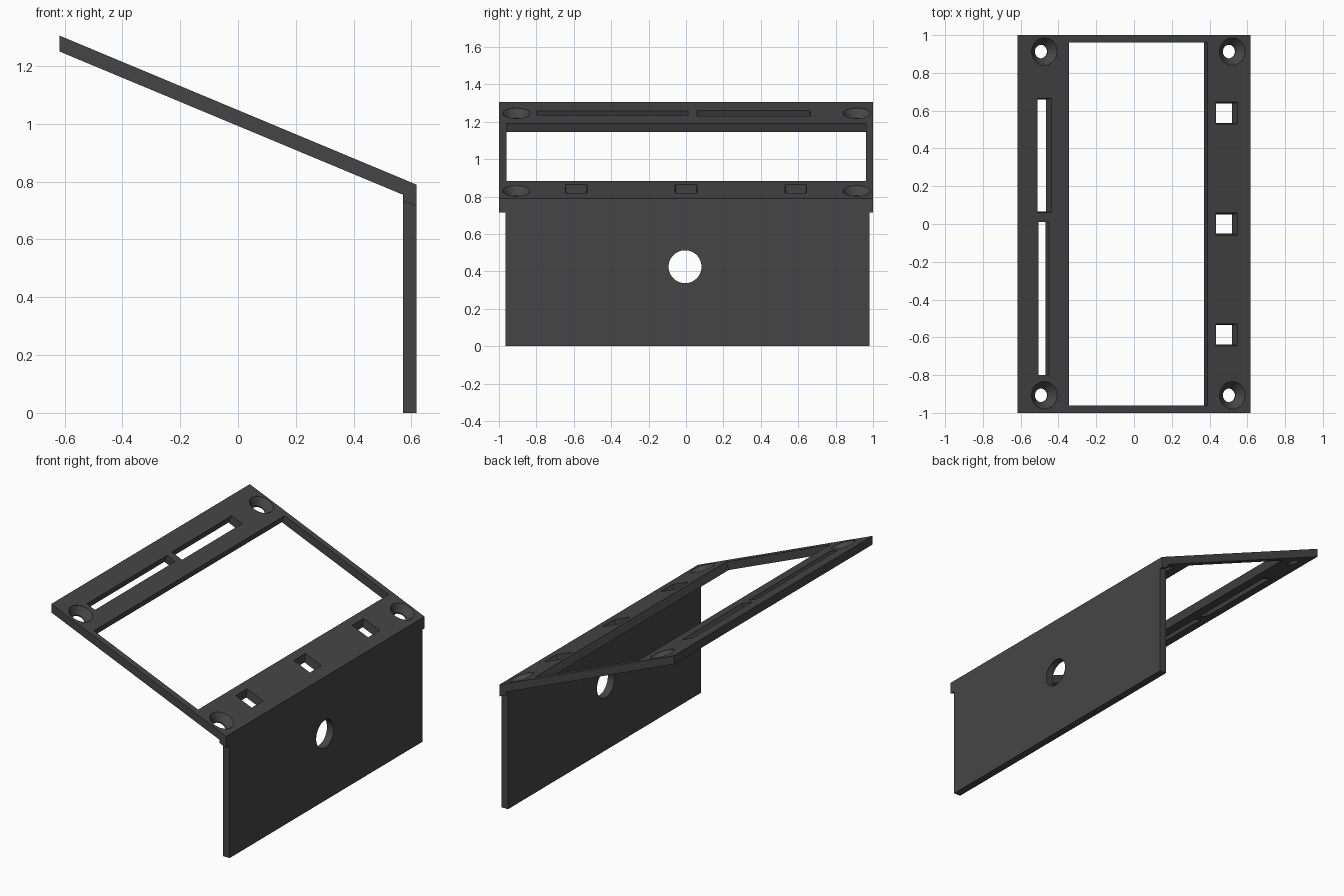
import bpy, bmesh, math
from mathutils import Matrix, Vector

if "Cube" in bpy.data.objects:
    bpy.data.objects.remove(bpy.data.objects["Cube"])

SLOPE = math.atan2(1.305 - 0.79, 1.237)   # tilt of the top frame
THICK = 0.051                             # thickness across the tilted frame

dark = bpy.data.materials.new("dark grey plastic")
dark.diffuse_color = (0.06, 0.06, 0.06, 1)
dark.use_nodes = True
dark.node_tree.nodes["Principled BSDF"].inputs["Base Color"].default_value = dark.diffuse_color


def make_object(name, bm):
    bmesh.ops.recalc_face_normals(bm, faces=bm.faces)
    mesh = bpy.data.meshes.new(name)
    bm.to_mesh(mesh)
    bm.free()
    mesh.materials.append(dark)
    obj = bpy.data.objects.new(name, mesh)
    bpy.context.collection.objects.link(obj)
    return obj


def extrude_profile(name, profile, y0, y1):
    """Closed xz outline extruded along y."""
    bm = bmesh.new()
    face = bm.faces.new([bm.verts.new((x, y0, z)) for x, z in profile])
    ext = bmesh.ops.extrude_face_region(bm, geom=[face])
    verts = [g for g in ext["geom"] if isinstance(g, bmesh.types.BMVert)]
    bmesh.ops.translate(bm, verts=verts, vec=(0, y1 - y0, 0))
    return make_object(name, bm)


def on_frame(x, y):
    """Matrix of a point on the frame's upper face, local z = its normal."""
    z = 0.79 + (0.617 - x) * math.tan(SLOPE)
    return Matrix.Translation((x, y, z)) @ Matrix.Rotation(SLOPE, 4, 'Y')


def loft(rings):
    """Capped solid through a stack of point rings."""
    bm = bmesh.new()
    rows = [[bm.verts.new(p) for p in ring] for ring in rings]
    n = len(rows[0])
    for a, b in zip(rows, rows[1:]):
        for i in range(n):
            j = (i + 1) % n
            bm.faces.new((a[i], a[j], b[j], b[i]))
    bm.faces.new(rows[0])
    bm.faces.new(rows[-1])
    return bm


def rect(x0, x1, y0, y1, z):
    return [(x0, y0, z), (x1, y0, z), (x1, y1, z), (x0, y1, z)]


def circle(r, z, n=48):
    return [(r * math.cos(math.tau * i / n), r * math.sin(math.tau * i / n), z)
            for i in range(n)]


def cut(target, bm, matrix):
    """Subtract a solid from the target and discard the cutter."""
    bm.transform(matrix)
    cutter = make_object("cutter", bm)
    cutter.hide_render = True
    mod = target.modifiers.new("cut", 'BOOLEAN')
    mod.object = cutter
    mod.operation = 'DIFFERENCE'
    mod.solver = 'EXACT'
    bpy.context.view_layer.objects.active = target
    bpy.ops.object.modifier_apply(modifier=mod.name)
    bpy.data.objects.remove(cutter)


def cut_slot(target, x0, x1, y0, y1, taper=(0, 0, 0)):
    """Rectangular opening; taper narrows (left, right, ends) at the lower face."""
    cx, cy = (x0 + x1) / 2, (y0 + y1) / 2
    hx, hy = (x1 - x0) / 2 / math.cos(SLOPE), (y1 - y0) / 2
    l, r, e = taper
    rings = [rect(-hx, hx, -hy, hy, 0.05),
             rect(-hx, hx, -hy, hy, 0),
             rect(-hx + l, hx - r, -hy + e, hy - e, -THICK),
             rect(-hx + l, hx - r, -hy + e, hy - e, -0.08)]
    cut(target, loft(rings), on_frame(cx, cy))


# Tilted top frame with a short lip at its low edge
frame = extrude_profile("top_frame", [
    (-0.617, 1.305), (0.617, 0.79), (0.617, 0.715),
    (0.57, 0.735), (0.57, 0.755), (-0.617, 1.25)], -1, 1)

# Large window, two long slots and three small tapered square holes
cut_slot(frame, -0.345, 0.39, -0.96, 0.962)
cut_slot(frame, -0.51, -0.437, 0.06, 0.665, (0, 0.01, 0.005))
cut_slot(frame, -0.507, -0.45, -0.80, 0.01)
for y in (-0.587, 0, 0.587):
    cut_slot(frame, 0.435, 0.548, y - 0.058, y + 0.058, (0.02, 0.01, 0.007))

# Countersunk screw holes in the corners
for x in (-0.475, 0.52):
    for y in (-0.907, 0.913):
        rings = [circle(0.073, 0.03), circle(0.073, 0),
                 circle(0.036, -0.042), circle(0.036, -0.09)]
        cut(frame, loft(rings), on_frame(x, y))

# Upright wall under the low edge, with a round hole
wall = extrude_profile("upright_wall", [
    (0.57, 0), (0.617, 0), (0.617, 0.715), (0.57, 0.735)], -0.965, 0.98)
cut(wall, loft([circle(0.088, -0.1, 64), circle(0.088, 0.1, 64)]),
    Matrix.Translation((0.594, -0.005, 0.425)) @ Matrix.Rotation(math.pi / 2, 4, 'Y'))

# Smooth hole walls, sharp plate edges
for obj in (frame, wall):
    bpy.ops.object.select_all(action='DESELECT')
    obj.select_set(True)
    bpy.context.view_layer.objects.active = obj
    bpy.ops.object.shade_smooth_by_angle(angle=math.radians(25))
